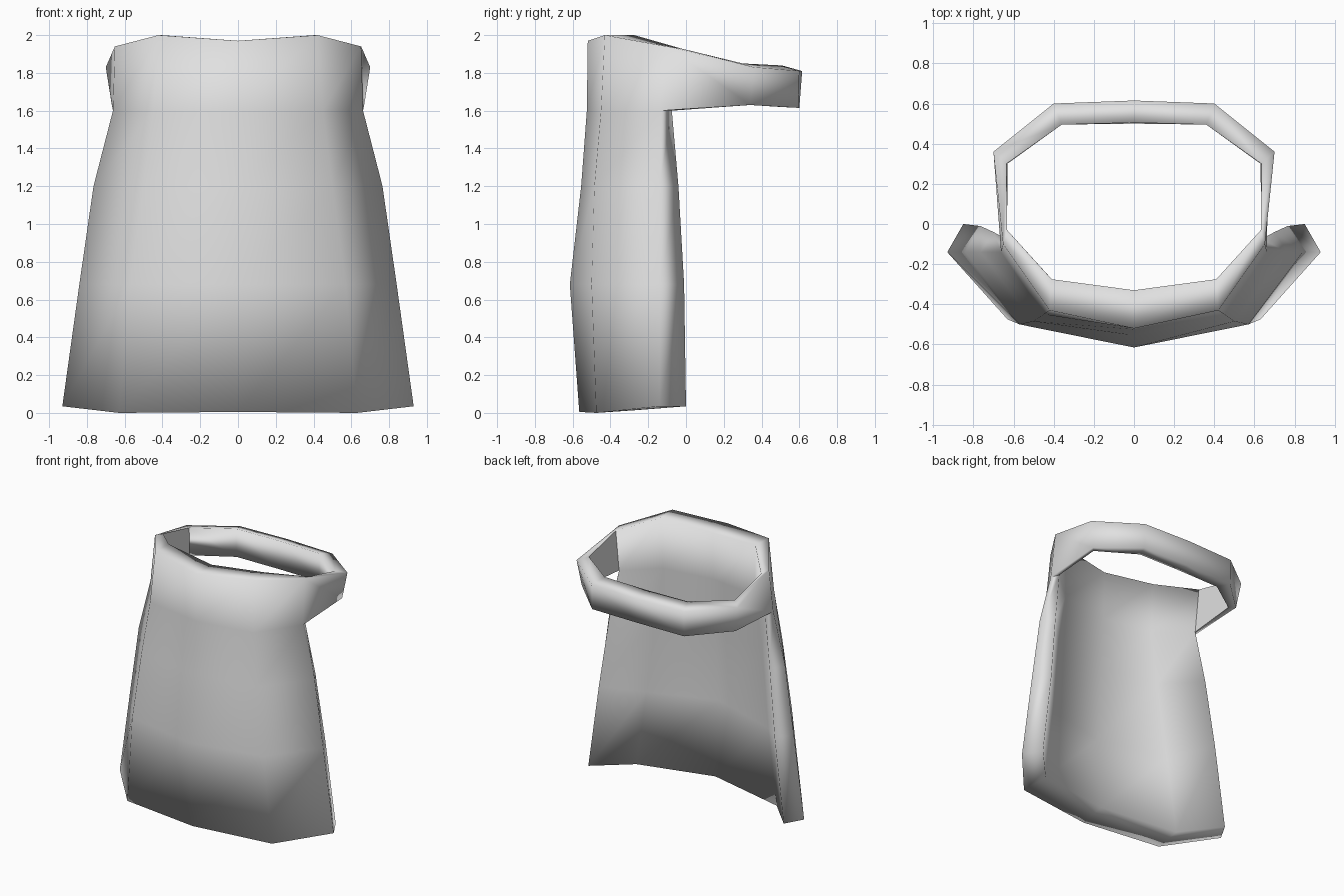
import bpy, bmesh

if "Cube" in bpy.data.objects:
    bpy.data.objects.remove(bpy.data.objects["Cube"])

# Half cross-sections per height: outer points (centre, fold, side), then inner ones
ROWS = [
    ([(0, -.565, .005), (.63, -.475, 0), (.93, -.14, .035)],
     [(0, -.365, .04), (.61, -.255, .015), (.85, 0, .035)]),
    ([(0, -.615, .68), (.57, -.50, .68), (.84, -.14, .68)],
     [(0, -.41, .62), (.53, -.265, .60), (.765, -.01, .68)]),
    ([(0, -.555, 1.2), (.50, -.485, 1.2), (.765, -.14, 1.2)],
     [(0, -.365, 1.2), (.46, -.29, 1.2), (.70, -.04, 1.2)]),
    ([(0, -.525, 1.6), (.45, -.45, 1.6), (.662, -.14, 1.6)],
     [(0, -.34, 1.6), (.40, -.285, 1.6), (.635, -.075, 1.6)]),
    ([(0, -.52, 1.97), (.42, -.43, 2), (.652, -.10, 1.94)],
     [(0, -.33, 1.97), (.41, -.275, 2), (.632, -.03, 1.93)]),
]
# Neck band sections: outer top, outer bottom, inner bottom, inner top
BAND = [
    [ROWS[4][0][2], ROWS[3][0][2], ROWS[3][1][2], ROWS[4][1][2]],
    [(.70, .36, 1.83), (.668, .34, 1.63), (.63, .30, 1.635), (.635, .30, 1.85)],
    [(.40, .60, 1.81), (.40, .595, 1.615), (.36, .495, 1.62), (.36, .495, 1.84)],
    [(0, .615, 1.81), (0, .60, 1.615), (0, .50, 1.62), (0, .505, 1.84)],
]

bm = bmesh.new()


def quad(*pts):
    """Add a face and its mirror image."""
    bm.faces.new([bm.verts.new(p) for p in pts])
    bm.faces.new([bm.verts.new((-x, y, z)) for x, y, z in reversed(pts)])


# Front panel: outer and inner skins
for (o0, i0), (o1, i1) in zip(ROWS, ROWS[1:]):
    for c in range(2):
        quad(o0[c], o0[c + 1], o1[c + 1], o1[c])
        quad(i0[c + 1], i0[c], i1[c], i1[c + 1])
# Side edges, leaving the top section open for the band
for (o0, i0), (o1, i1) in zip(ROWS[:3], ROWS[1:4]):
    quad(o0[2], i0[2], i1[2], o1[2])
# Hem and top rim
for c in range(2):
    o, i = ROWS[0]
    quad(o[c], i[c], i[c + 1], o[c + 1])
    o, i = ROWS[-1]
    quad(o[c], o[c + 1], i[c + 1], i[c])
# Neck band
for a, b in zip(BAND, BAND[1:]):
    for k in range(4):
        n = (k + 1) % 4
        quad(a[k], a[n], b[n], b[k])

bmesh.ops.remove_doubles(bm, verts=bm.verts, dist=0.0005)
bmesh.ops.recalc_face_normals(bm, faces=bm.faces)
for f in bm.faces:
    f.smooth = True

# Crisp creases where the band leaves the panel
crease = BAND[0][1:] + BAND[1][2:]


def on_crease(v):
    return any(abs(abs(v.co.x) - x) + abs(v.co.y - y) + abs(v.co.z - z) < .002
               for x, y, z in crease)


for e in bm.edges:
    if all(on_crease(v) for v in e.verts):
        e.smooth = False

mesh = bpy.data.meshes.new("apron")
bm.to_mesh(mesh)
bm.free()
mat = bpy.data.materials.new("light grey cloth")
mat.diffuse_color = (0.75, 0.75, 0.75, 1)
mat.use_nodes = True
mat.node_tree.nodes["Principled BSDF"].inputs["Base Color"].default_value = mat.diffuse_color
mesh.materials.append(mat)
bpy.context.collection.objects.link(bpy.data.objects.new("apron", mesh))
